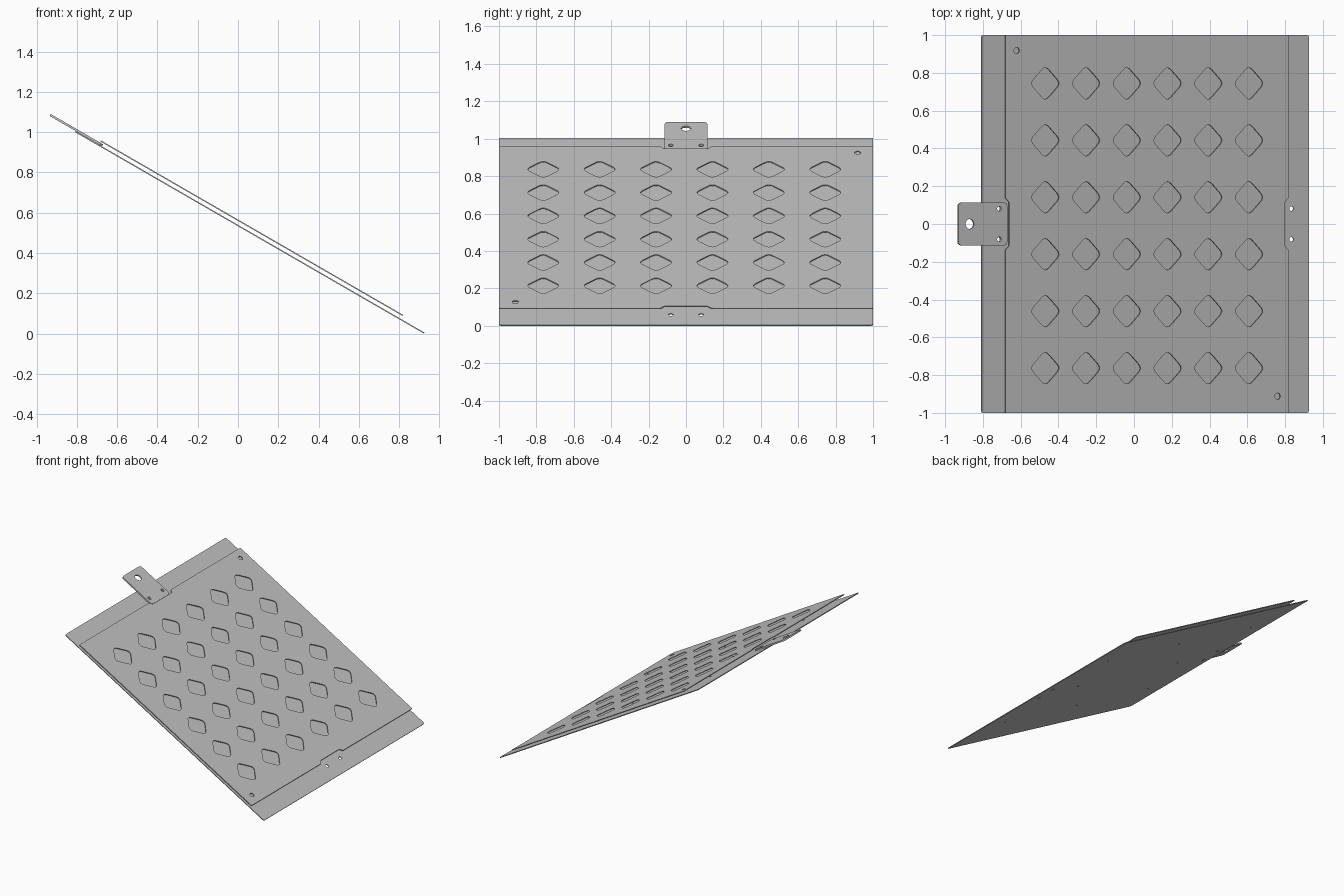
import bpy
import math
from mathutils import Matrix, Vector

cube = bpy.data.objects.get("Cube")
if cube:
    bpy.data.objects.remove(cube)

metal = bpy.data.materials.new("sheet_grey")
metal.use_nodes = True
GREY = (0.54, 0.54, 0.54, 1)
metal.diffuse_color = GREY
metal.node_tree.nodes["Principled BSDF"].inputs["Base Color"].default_value = GREY

# Sloped frame: local x runs down the slope, local z is the sheet normal
SLOPE = Matrix.Translation((0.06, 0, 0.505)) @ Matrix.Rotation(math.radians(30), 4, "Y")


def rounded(corners, cut, steps=6):
    """Closed outline with each corner rounded off."""
    pts = [Vector(c) for c in corners]
    out = []
    for i, p in enumerate(pts):
        a = p + (pts[i - 1] - p).normalized() * cut
        b = p + (pts[(i + 1) % len(pts)] - p).normalized() * cut
        for k in range(steps + 1):
            t = k / steps
            out.append(a * (1 - t) ** 2 + p * (2 * t * (1 - t)) + b * t * t)
    return out


def circle(x, y, r, n=20):
    return [Vector((x + r * math.cos(math.tau * k / n), y + r * math.sin(math.tau * k / n)))
            for k in range(n)]


def diamond(x, y, half=0.094):
    return rounded([(x - half, y), (x, y - half), (x + half, y), (x, y + half)], 0.032)


def sheet(name, loops, bottom, top):
    """Flat sheet: first loop is the outline, the others are holes."""
    curve = bpy.data.curves.new(name, "CURVE")
    curve.dimensions = "2D"
    curve.fill_mode = "BOTH"
    curve.extrude = (top - bottom) / 2
    for loop in loops:
        spline = curve.splines.new("POLY")
        spline.points.add(len(loop) - 1)
        for point, v in zip(spline.points, loop):
            point.co = (v.x, v.y, 0, 1)
        spline.use_cyclic_u = True
    temp = bpy.data.objects.new(name + "_curve", curve)
    bpy.context.collection.objects.link(temp)
    graph = bpy.context.evaluated_depsgraph_get()
    mesh = bpy.data.meshes.new_from_object(temp.evaluated_get(graph))
    bpy.data.objects.remove(temp)
    mesh.name = name
    mesh.materials.clear()
    mesh.materials.append(metal)
    ob = bpy.data.objects.new(name, mesh)
    bpy.context.collection.objects.link(ob)
    ob.matrix_world = SLOPE @ Matrix.Translation((0, 0, (bottom + top) / 2))
    return ob


def rectangle(x0, x1, y):
    return [(x0, -y), (x1, -y), (x1, y), (x0, y)]


tab_holes = [circle(-0.90, s * 0.081, 0.013) for s in (-1, 1)]

# Base sheet with its small fixing holes
base = [rounded(rectangle(-1, 1, 1), 0.012)] + tab_holes
base += [circle(0.893, s * 0.081, 0.013) for s in (-1, 1)]
base += [circle(x, y, 0.009) for x in (-0.78, 0, 0.78) for y in (-0.58, 0.58)]
base += [circle(x, 0, 0.009) for x in (-0.54, 0.54)]
sheet("base_sheet", base, -0.006, 0)

# Upper sheet: a shallow notch in each end, diamond openings, two corner holes
LOW, HIGH, NOTCH = 0.863, -0.868, 0.023


def notch(x, inward, side):
    return [(x, side * 0.137), (x + inward, side * 0.117),
            (x + inward, -side * 0.117), (x, -side * 0.137)]


outline = [(HIGH, -1), (LOW, -1)] + notch(LOW, -NOTCH, -1)
outline += [(LOW, 1), (HIGH, 1)] + notch(HIGH, NOTCH, 1)
upper = [rounded(outline, 0.008, 4)]
upper += [diamond(-0.624 + 0.249 * i, -0.763 + 0.3015 * j)
          for i in range(6) for j in range(6)]
upper += [circle(-0.80, 0.918, 0.017), circle(0.795, -0.912, 0.017)]
sheet("upper_sheet", upper, 0.017, 0.023)

# Hanging tab at the high end
tab = [rounded(rectangle(-1.15, -0.85, 0.114), 0.026), circle(-1.08, 0, 0.026, 28)]
sheet("hanging_tab", tab + tab_holes, 0.0005, 0.0115)
